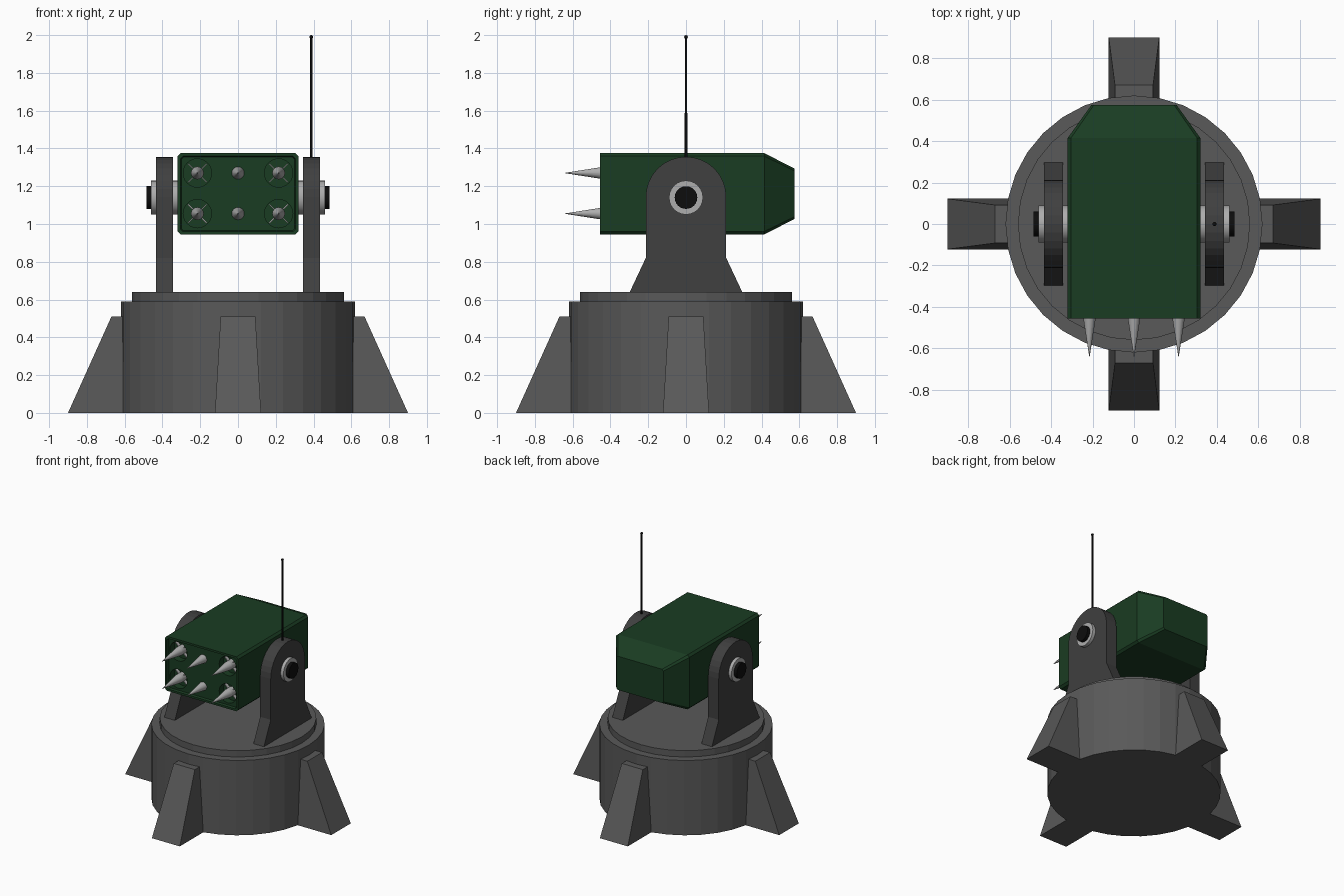
import bpy, bmesh, math
from mathutils import Matrix
from math import pi, sin, cos

if "Cube" in bpy.data.objects:
    bpy.data.objects.remove(bpy.data.objects["Cube"])


def material(name, rgb):
    m = bpy.data.materials.new(name)
    m.diffuse_color = (*rgb, 1)
    m.use_nodes = True
    m.node_tree.nodes["Principled BSDF"].inputs["Base Color"].default_value = m.diffuse_color
    return m


GREY = material("base_grey", (0.10, 0.10, 0.10))
DARK = material("bracket_grey", (0.05, 0.05, 0.05))
GREEN = material("dark_green", (0.010, 0.045, 0.016))
METAL = material("bright_metal", (0.42, 0.42, 0.42))
BLACK = material("black", (0.004, 0.004, 0.004))


def loft(name, rings, mat):
    """Skin a list of equal-length point rings and cap both ends."""
    bm = bmesh.new()
    vs = [[bm.verts.new(p) for p in r] for r in rings]
    n = len(rings[0])
    for a, b in zip(vs, vs[1:]):
        for i in range(n):
            j = (i + 1) % n
            bm.faces.new((a[i], a[j], b[j], b[i]))
    bm.faces.new(vs[0])
    bm.faces.new(vs[-1])
    bmesh.ops.recalc_face_normals(bm, faces=bm.faces)
    me = bpy.data.meshes.new(name)
    bm.to_mesh(me)
    bm.free()
    ob = bpy.data.objects.new(name, me)
    bpy.context.collection.objects.link(ob)
    me.materials.append(mat)
    return ob


ROT = {"z": (0, 0, 0), "x": (0, pi / 2, 0), "-y": (pi / 2, 0, 0)}


def cyl(name, centre, depth, r1, r2, mat, axis="z", sides=32):
    bpy.ops.mesh.primitive_cone_add(vertices=sides, radius1=r1, radius2=r2, depth=depth,
                                    location=centre, rotation=ROT[axis])
    ob = bpy.context.object
    ob.name = name
    ob.data.materials.append(mat)
    return ob


def smooth(ob):
    bpy.ops.object.select_all(action='DESELECT')
    ob.select_set(True)
    bpy.context.view_layer.objects.active = ob
    bpy.ops.object.shade_smooth_by_angle(angle=math.radians(35))


# Drum base and turntable
cyl("drum_base", (0, 0, 0.295), 0.59, 0.62, 0.62, GREY)
cyl("turntable", (0, 0, 0.615), 0.05, 0.56, 0.56, GREY)

# Four sloping buttress legs
for k in range(4):
    foot = [(0.5, -0.122, 0), (0.9, -0.122, 0), (0.9, 0.122, 0), (0.5, 0.122, 0)]
    head = [(0.5, -0.092, 0.51), (0.67, -0.092, 0.51), (0.67, 0.092, 0.51), (0.5, 0.092, 0.51)]
    leg = loft(f"leg_{k + 1}", [foot, head], GREY)
    leg.data.transform(Matrix.Rotation(k * pi / 2, 4, 'Z'))

# Side brackets with rounded tops, plus pivots
arch = [(-0.30, 0.635), (0.30, 0.635), (0.213, 0.82)]
arch += [(0.213 * cos(t * pi / 16), 1.143 + 0.213 * sin(t * pi / 16)) for t in range(17)]
arch += [(-0.213, 0.82)]
for side, s in (("left", -1), ("right", 1)):
    loft(f"{side}_bracket", [[(s * x, y, z) for y, z in arch] for x in (0.343, 0.435)], DARK)
    smooth(cyl(f"{side}_pivot", (s * 0.38, 0, 1.14), 0.16, 0.09, 0.09, METAL, "x", 24))
    smooth(cyl(f"{side}_pivot_cap", (s * 0.44, 0, 1.14), 0.09, 0.06, 0.06, BLACK, "x", 24))


# Launcher box: chamfered section, recessed front, tapered back
def section(y, hw, hh, c):
    pts = [(hw - c, -hh), (hw, -hh + c), (hw, hh - c), (hw - c, hh)]
    pts += [(-x, -z) for x, z in pts]
    return [(x, y, 1.16 + z) for x, z in pts]


box = loft("launcher_box", [
    section(-0.435, 0.300, 0.195, 0.012),
    section(-0.455, 0.304, 0.199, 0.012),
    section(-0.455, 0.320, 0.215, 0.016),
    section(0.415, 0.320, 0.215, 0.016),
    section(0.575, 0.205, 0.133, 0.012)], GREEN)

# Missiles: six noses, the outer four sitting in open tubes with fins
for i, x in enumerate((-0.215, 0, 0.215)):
    for row, z in (("lower", 1.055), ("upper", 1.27)):
        tag = f"{row}_{i + 1}"
        smooth(cyl(f"missile_nose_{tag}", (x, -0.535, z), 0.21, 0.034, 0.001, METAL, "-y", 16))
        if x == 0:
            continue
        cutter = cyl("tube_cutter", (x, -0.43, z), 0.10, 0.075, 0.075, GREEN, "-y", 24)
        cutter.hide_render = True
        mod = box.modifiers.new("tube", 'BOOLEAN')
        mod.operation, mod.object, mod.solver = 'DIFFERENCE', cutter, 'EXACT'
        bpy.context.view_layer.objects.active = box
        bpy.ops.object.modifier_apply(modifier=mod.name)
        bpy.data.objects.remove(cutter)
        smooth(cyl(f"missile_body_{tag}", (x, -0.403, z), 0.055, 0.034, 0.034, METAL, "-y", 16))
        for f in range(2):
            bpy.ops.mesh.primitive_cube_add(size=1, location=(x, -0.39, z),
                                            rotation=(0, pi / 4 + f * pi / 2, 0))
            fin = bpy.context.object
            fin.name = f"missile_fins_{tag}_{f + 1}"
            fin.scale = (0.14, 0.03, 0.006)
            fin.data.materials.append(METAL)

# Whip antenna with ball tip
smooth(cyl("antenna", (0.388, 0, 1.665), 0.65, 0.007, 0.006, BLACK, "z", 12))
bpy.ops.mesh.primitive_uv_sphere_add(segments=12, ring_count=8, radius=0.01, location=(0.388, 0, 1.99))
tip = bpy.context.object
tip.name = "antenna_tip"
tip.data.materials.append(BLACK)
smooth(tip)
